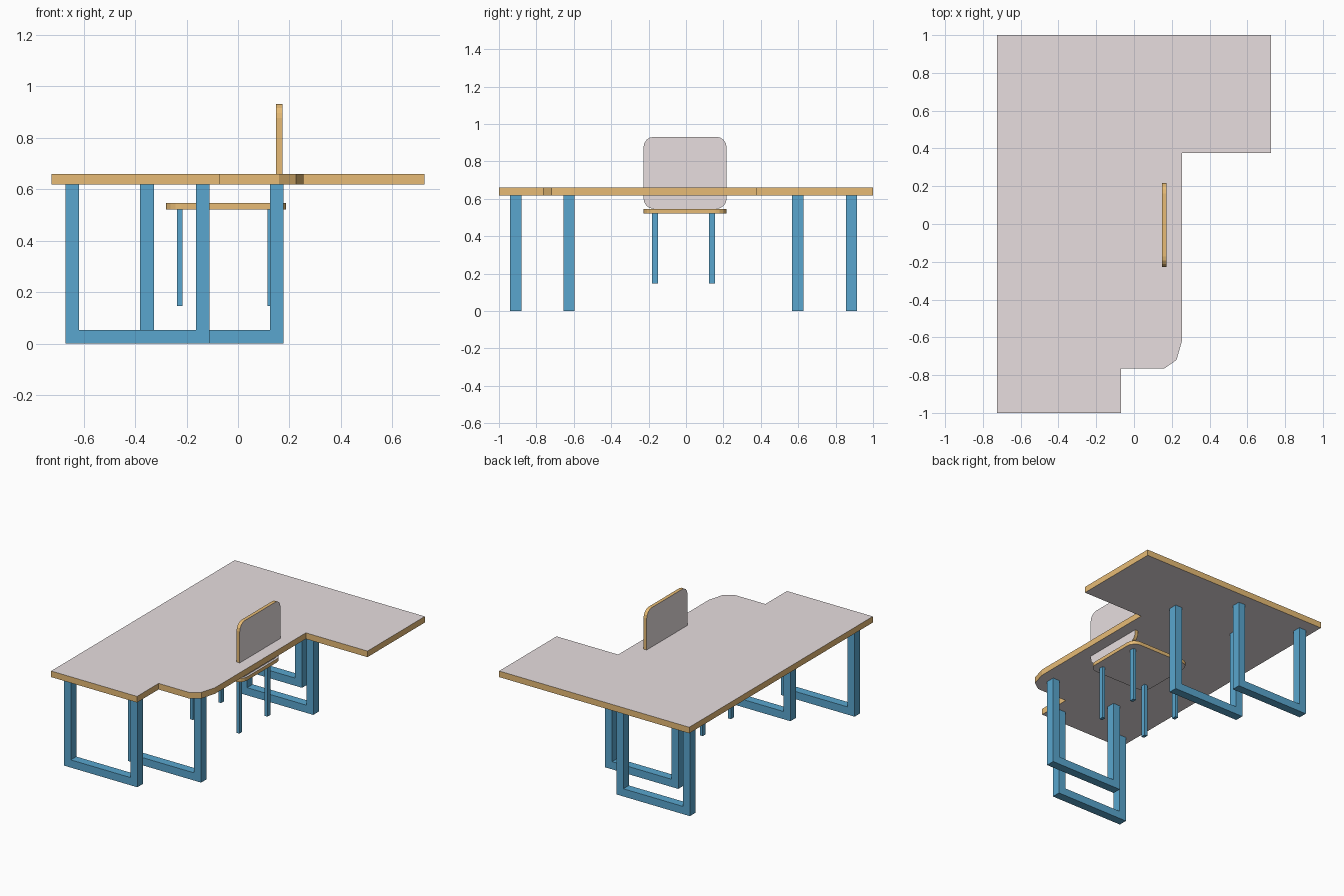
import bpy, bmesh, math
from mathutils import Vector

if "Cube" in bpy.data.objects:
    bpy.data.objects.remove(bpy.data.objects["Cube"])


def material(name, rgb):
    m = bpy.data.materials.new(name)
    m.diffuse_color = (*rgb, 1)
    m.use_nodes = True
    m.node_tree.nodes["Principled BSDF"].inputs["Base Color"].default_value = m.diffuse_color
    return m


LAMINATE = material("laminate", (0.80, 0.73, 0.74))
EDGING = material("wood_edging", (0.80, 0.50, 0.18))
STEEL = material("blue_steel", (0.10, 0.38, 0.62))


def finish(name, bm, mats):
    bmesh.ops.recalc_face_normals(bm, faces=bm.faces)
    me = bpy.data.meshes.new(name)
    bm.to_mesh(me)
    bm.free()
    for m in mats:
        me.materials.append(m)
    ob = bpy.data.objects.new(name, me)
    bpy.context.collection.objects.link(ob)
    return ob


def slab(name, outline, place, extrude):
    """Panel with laminate faces and wood edging, extruded from an outline."""
    bm = bmesh.new()
    face = bm.faces.new([bm.verts.new(place(a, b)) for a, b in outline])
    out = bmesh.ops.extrude_face_region(bm, geom=[face], use_keep_orig=True)
    moved = [v for v in out["geom"] if isinstance(v, bmesh.types.BMVert)]
    axis = Vector(extrude)
    bmesh.ops.translate(bm, verts=moved, vec=axis)
    bm.normal_update()
    for f in bm.faces:
        f.material_index = 0 if abs(f.normal.dot(axis.normalized())) > 0.9 else 1
    return finish(name, bm, [LAMINATE, EDGING])


def prism_xz(name, pts, y, width):
    """Steel profile in the xz plane with a width along y."""
    bm = bmesh.new()
    face = bm.faces.new([bm.verts.new((x, y - width / 2, z)) for x, z in pts])
    out = bmesh.ops.extrude_face_region(bm, geom=[face], use_keep_orig=True)
    moved = [v for v in out["geom"] if isinstance(v, bmesh.types.BMVert)]
    bmesh.ops.translate(bm, verts=moved, vec=(0, width, 0))
    return finish(name, bm, [STEEL])


def rounded_rect(a0, a1, b0, b1, r, n=4):
    corners = [(a1 - r, b1 - r, 0), (a0 + r, b1 - r, 90),
               (a0 + r, b0 + r, 180), (a1 - r, b0 + r, 270)]
    return [(ca + r * math.cos(math.radians(s + 90 * i / n)),
             cb + r * math.sin(math.radians(s + 90 * i / n)))
            for ca, cb, s in corners for i in range(n + 1)]


# Stepped desktop with a side return and a clipped-corner extension
desk_outline = [(-0.725, -1), (-0.07, -1), (-0.07, -0.765), (0.16, -0.765),
                (0.225, -0.72), (0.255, -0.615), (0.255, 0.375),
                (0.725, 0.375), (0.725, 1), (-0.725, 1)]
slab("desktop", desk_outline, lambda a, b: (a, b, 0.618), (0, 0, 0.042))

# U-shaped leg frames, an outer and an inner one at each end
T = 0.053
for label, y, x0, x1 in (("front_outer", -0.91, -0.67, -0.11),
                         ("front_inner", -0.625, -0.38, 0.177),
                         ("rear_inner", 0.597, -0.38, 0.177),
                         ("rear_outer", 0.885, -0.67, -0.11)):
    u = [(x0, 0), (x1, 0), (x1, 0.618), (x1 - T, 0.618),
         (x1 - T, T), (x0 + T, T), (x0 + T, 0.618), (x0, 0.618)]
    prism_xz(label + "_leg_frame", u, y, 0.06)

# Chair seat and backrest
slab("chair_seat", rounded_rect(-0.28, 0.187, -0.227, 0.217, 0.06),
     lambda a, b: (a, b, 0.521), (0, 0, 0.025))
slab("chair_back", rounded_rect(-0.227, 0.217, 0.546, 0.931, 0.055),
     lambda a, b: (0.148, a, b), (0.024, 0, 0))

# Thin chair legs
for side, y in (("left", -0.166), ("right", 0.14)):
    for end, x in (("front", -0.226), ("rear", 0.126)):
        leg = [(x - 0.011, 0.146), (x + 0.011, 0.146),
               (x + 0.011, 0.522), (x - 0.011, 0.522)]
        prism_xz(f"chair_leg_{end}_{side}", leg, y, 0.032)
